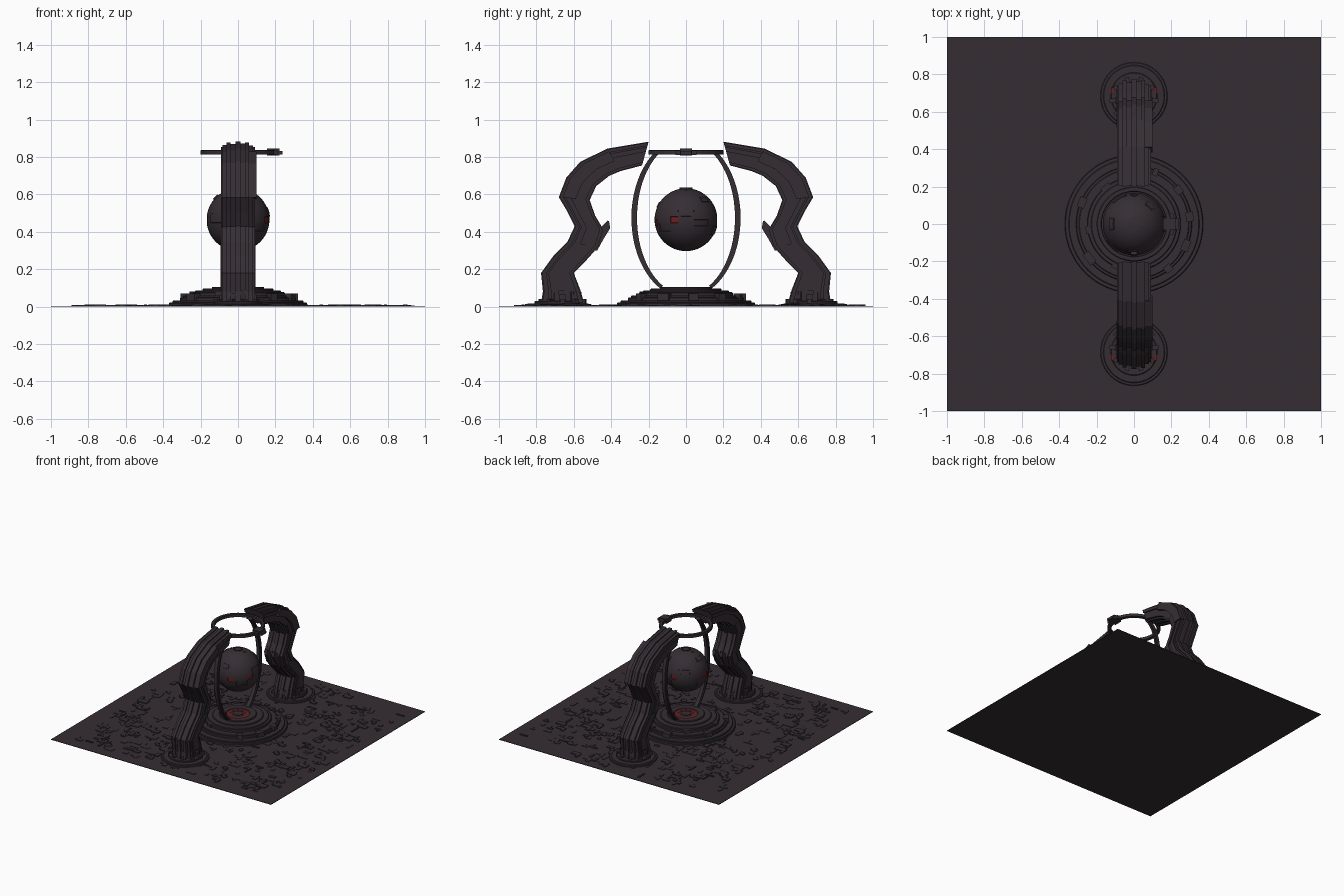
import bpy, bmesh, math, random
from mathutils import Matrix

random.seed(7)
old = bpy.data.objects.get("Cube")
if old:
    bpy.data.objects.remove(old, do_unlink=True)


def material(name, rgb):
    m = bpy.data.materials.new(name)
    m.use_nodes = True
    m.diffuse_color = (*rgb, 1)
    m.node_tree.nodes["Principled BSDF"].inputs["Base Color"].default_value = (*rgb, 1)
    return m


hull = material("dark plum metal", (0.036, 0.027, 0.034))
red = material("dull red", (0.16, 0.012, 0.012))


def finish(name, bm, mats=(hull,), smooth=False, mirror=False):
    bmesh.ops.recalc_face_normals(bm, faces=bm.faces[:])
    mesh = bpy.data.meshes.new(name)
    bm.to_mesh(mesh)
    bm.free()
    ob = bpy.data.objects.new(name, mesh)
    bpy.context.collection.objects.link(ob)
    for m in mats:
        mesh.materials.append(m)
    if mirror:
        mod = ob.modifiers.new("other side", "MIRROR")
        mod.use_axis = (False, True, False)
        mod.use_clip = False
        mod.use_mirror_merge = False
    if smooth:
        bpy.ops.object.select_all(action="DESELECT")
        ob.select_set(True)
        bpy.context.view_layer.objects.active = ob
        bpy.ops.object.shade_smooth_by_angle(angle=math.radians(30))
    return ob


def box(bm, x0, x1, y0, y1, z0, z1, turn=None, mat=0):
    m = Matrix.Translation(((x0 + x1) / 2, (y0 + y1) / 2, (z0 + z1) / 2))
    m = m @ Matrix.Diagonal((x1 - x0, y1 - y0, z1 - z0, 1))
    r = bmesh.ops.create_cube(bm, size=1, matrix=(turn or Matrix()) @ m)
    for f in {f for v in r["verts"] for f in v.link_faces}:
        f.material_index = mat


def strip(bm, stations, a, b, x0, x1):
    """Sweep a box along paired outer/inner points, from fraction a to b of the depth."""
    rings = []
    for oy, oz, iy, iz in stations:
        p = [(x, oy + (iy - oy) * t, oz + (iz - oz) * t)
             for x, t in ((x0, a), (x1, a), (x1, b), (x0, b))]
        rings.append([bm.verts.new(c) for c in p])
    for r, s in zip(rings, rings[1:]):
        for i in range(4):
            j = (i + 1) % 4
            bm.faces.new((r[i], r[j], s[j], s[i]))
    bm.faces.new(rings[0])
    bm.faces.new(rings[-1])


def lathe(bm, profile, cy=0, closed=False, n=64):
    """Revolve (radius, height) points about a vertical axis."""
    rings = [[bm.verts.new((r * math.cos(k * math.tau / n), cy + r * math.sin(k * math.tau / n), z))
              for k in range(n)] for r, z in profile]
    pairs = list(zip(rings, rings[1:]))
    if closed:
        pairs.append((rings[-1], rings[0]))
    for r, s in pairs:
        for k in range(n):
            bm.faces.new((r[k], r[k - 1], s[k - 1], s[k]))
    if not closed:
        bm.faces.new(rings[0])
        bm.faces.new(rings[-1])


def steps(levels, z=0.0):
    """Turn (radius, top) terraces into a stepped profile with a small lip groove."""
    out = []
    for r, top in levels:
        out += [(r, z), (r, top - 0.004), (r - 0.004, top)]
        z = top
    return out


# floor slab and its raised plates
bm = bmesh.new()
box(bm, -1, 1, -1, 1, 0, 0.004)
finish("floor", bm)

bm = bmesh.new()
for _ in range(430):
    x, y = random.uniform(-0.9, 0.9), random.uniform(-0.9, 0.9)
    h = random.uniform(0.006, 0.011)
    w, d = random.uniform(0.02, 0.08), random.uniform(0.012, 0.035)
    if random.random() < 0.5:
        w, d = d, w
    box(bm, x, x + w, y, y + d, 0.003, h)
    if random.random() < 0.6:
        box(bm, x + w * 0.6, x + w * 0.6 + d, y - w * 0.5, y + d * 0.5, 0.003, h - 0.0005)
finish("floor_plates", bm)

# stepped central pedestal
bm = bmesh.new()
lathe(bm, steps([(0.37, 0.022), (0.35, 0.034), (0.31, 0.05), (0.295, 0.06),
                 (0.25, 0.078), (0.23, 0.086), (0.19, 0.096), (0.14, 0.106)])
      + [(0.09, 0.106), (0.085, 0.098), (0.04, 0.098), (0.036, 0.106)])
finish("pedestal", bm, smooth=True)

bm = bmesh.new()
lathe(bm, [(0.084, 0.097), (0.084, 0.1), (0.06, 0.1), (0.06, 0.097)], closed=True)
finish("pedestal_glow_ring", bm, (red,))

bm = bmesh.new()
for k in range(12):
    turn = Matrix.Rotation(math.tau * k / 12 + 0.13, 4, "Z")
    r = random.choice((0.15, 0.22, 0.28))
    w = random.uniform(0.015, 0.04)
    box(bm, r, r + 0.04, -w, w, 0.02, 0.12 - r * 0.18, turn)
finish("pedestal_blocks", bm)

# arms: paired outer and inner edge points (y, z, y, z), foot to tip
arm = [(-0.775, 0.02, -0.545, 0.02), (-0.765, 0.08, -0.565, 0.09),
       (-0.775, 0.18, -0.6, 0.18), (-0.71, 0.27, -0.54, 0.24),
       (-0.635, 0.345, -0.465, 0.325), (-0.595, 0.43, -0.44, 0.41),
       (-0.635, 0.51, -0.485, 0.485), (-0.68, 0.585, -0.515, 0.57),
       (-0.64, 0.69, -0.48, 0.645), (-0.565, 0.775, -0.41, 0.7),
       (-0.42, 0.845, -0.35, 0.725), (-0.2, 0.882, -0.235, 0.755)]
bm = bmesh.new()
edges = [-0.083, -0.062, -0.04, -0.014, 0.014, 0.038, 0.06, 0.08]
insets = [0.14, 0.04, 0.1, 0.0, 0.08, 0.03, 0.15]
for x0, x1, s in zip(edges, edges[1:], insets):
    strip(bm, arm, s, 1 - s * 0.8, x0, x1)
finish("arm_ribs", bm, mirror=True)

# side rails, shoulder bulge and elbow fin
bm = bmesh.new()
for side in (-1, 1):
    strip(bm, arm, 0.22, 0.42, side * 0.07, side * 0.09)
    strip(bm, arm[:9], 0.58, 0.8, side * 0.07, side * 0.088)
    strip(bm, arm[1:5], 0.3, 0.7, side * 0.07, side * 0.094)
strip(bm, arm[7:11], 0.12, 0.55, 0.06, 0.1)
finish("arm_side_rails", bm, mirror=True)

bm = bmesh.new()
fin = [(-0.53, 0.3, -0.475, 0.3), (-0.5, 0.36, -0.442, 0.36),
       (-0.46, 0.42, -0.405, 0.42), (-0.42, 0.46, -0.412, 0.458)]
for x in (-0.045, 0.02):
    strip(bm, fin, 0, 1, x, x + 0.025)
finish("elbow_fins", bm, mirror=True)

# round feet and ankle claws under the arms
bm = bmesh.new()
lathe(bm, steps([(0.18, 0.013), (0.165, 0.018), (0.125, 0.03)]), cy=-0.685, n=48)
finish("arm_foot", bm, smooth=True, mirror=True)

bm = bmesh.new()
for k in range(10):
    turn = Matrix.Translation((0, -0.66, 0)) @ Matrix.Rotation(math.tau * k / 10, 4, "Z")
    box(bm, 0.06, 0.1, -0.018, 0.018, 0.01, random.uniform(0.05, 0.1), turn)
    box(bm, 0.1, 0.13, -0.012, 0.012, 0.01, 0.04, turn)
finish("ankle_claws", bm, mirror=True)

bm = bmesh.new()
for s in (-1, 1):
    box(bm, s * 0.11, s * 0.122, -0.73, -0.7, 0.028, 0.034)
finish("foot_lights", bm, (red,), mirror=True)

# curved struts around the core
bm = bmesh.new()
path = []
for i in range(25):
    t = math.radians(-62 + 118 * i / 24)
    c, s = math.cos(t), math.sin(t)
    path.append((-0.292 * c, 0.475 + 0.428 * s, -0.262 * c, 0.475 + 0.412 * s))
strip(bm, path, 0, 1, -0.012, 0.012)
strip(bm, path, 0.25, 0.75, -0.02, 0.02)
finish("core_struts", bm, smooth=True, mirror=True)

# top ring with its clamp
bm = bmesh.new()
lathe(bm, [(0.2, 0.813), (0.2, 0.834), (0.195, 0.838), (0.176, 0.838),
           (0.172, 0.834), (0.172, 0.813)], closed=True)
finish("top_ring", bm, smooth=True)

bm = bmesh.new()
box(bm, 0.165, 0.212, -0.055, 0.055, 0.81, 0.836)
box(bm, 0.155, 0.222, -0.032, 0.032, 0.808, 0.845)
box(bm, 0.22, 0.238, -0.03, 0.03, 0.814, 0.832)
finish("ring_clamp", bm)

# floating core: panels given as (first segment, width, first row, height, depth, colour)
bm = bmesh.new()
bmesh.ops.create_uvsphere(bm, u_segments=48, v_segments=32, radius=0.168,
                          matrix=Matrix.Translation((0, 0, 0.465)))
bm.faces.ensure_lookup_table()
cell = {}
for f in bm.faces:
    c = f.calc_center_median()
    seg = int((math.atan2(c.y, c.x) % math.tau) / math.tau * 48)
    row = int(math.acos(max(-1, min(1, (c.z - 0.465) / 0.168))) / math.pi * 32)
    cell[seg, row] = f
panels = [(46, 4, 12, 3, 0.004, 0), (2, 4, 16, 2, -0.005, 0), (8, 3, 18, 3, 0.004, 0),
          (40, 4, 17, 3, -0.004, 0), (34, 3, 10, 2, 0.004, 0), (28, 4, 14, 3, 0.005, 0),
          (23, 3, 15, 2, -0.004, 1), (14, 4, 12, 2, 0.004, 0), (18, 3, 19, 3, -0.004, 0),
          (37, 2, 16, 2, -0.004, 1), (44, 2, 15, 2, -0.004, 1), (11, 2, 15, 2, -0.004, 1),
          (22, 4, 7, 2, 0.006, 0), (5, 3, 8, 2, 0.004, 0), (31, 3, 20, 2, 0.004, 0)]
for seg, wide, row, tall, depth, colour in panels:
    faces = [cell[(seg + i) % 48, row + j] for i in range(wide) for j in range(tall)]
    for f in faces:
        f.material_index = colour
    bmesh.ops.inset_region(bm, faces=faces, thickness=0.0015, depth=depth)
finish("core", bm, (hull, red), smooth=True)

bm = bmesh.new()
lathe(bm, [(0.034, 0.625), (0.034, 0.636), (0.028, 0.636), (0.028, 0.625)], closed=True, n=32)
finish("core_cap_ring", bm)
bm = bmesh.new()
for s in (-1, 1):
    box(bm, s * 0.045, s * 0.065, -0.003, 0.003, 0.615, 0.628)
finish("core_cap_lights", bm, (red,))
